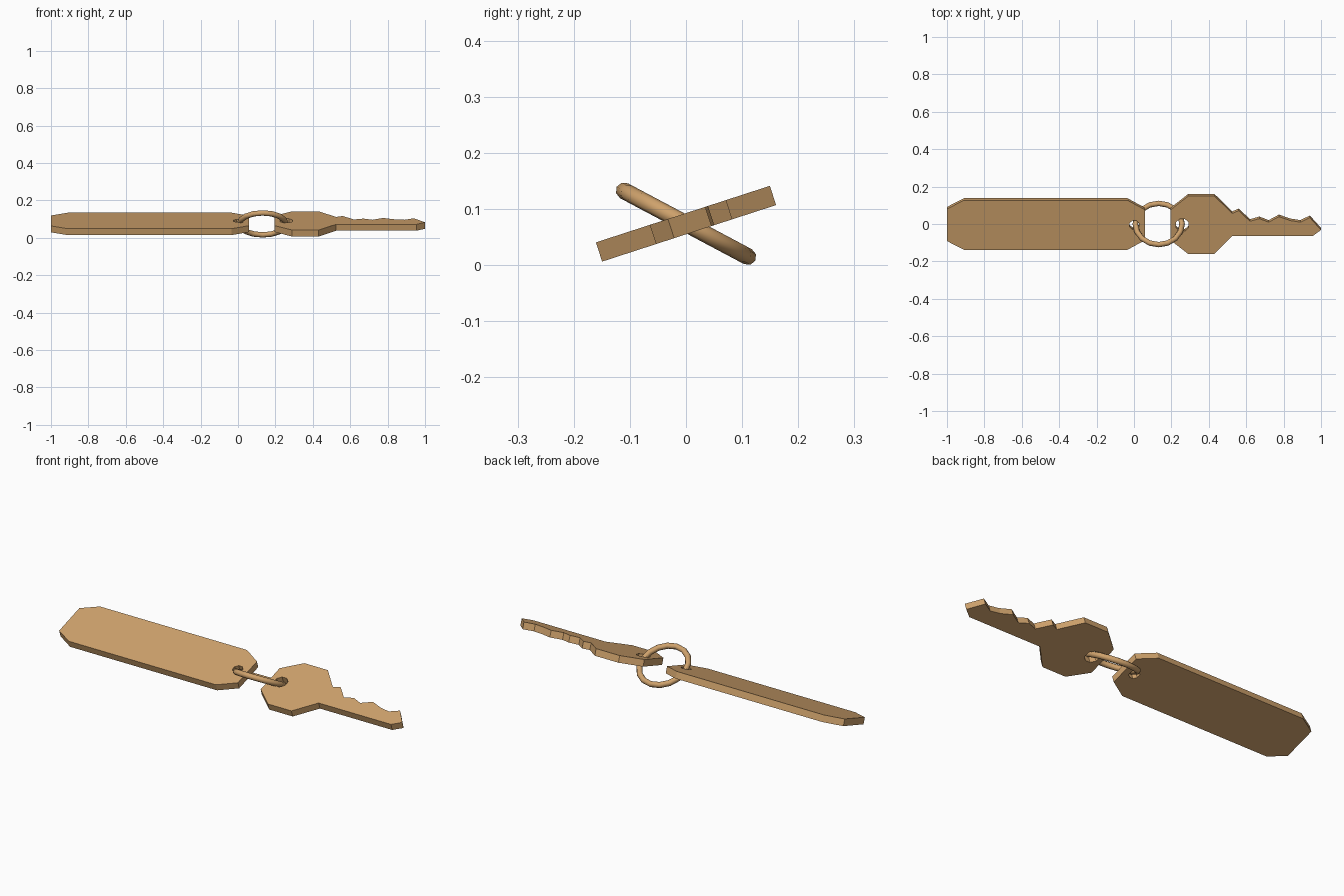
import bpy
from math import radians, cos, sin, tau

if "Cube" in bpy.data.objects:
    bpy.data.objects.remove(bpy.data.objects["Cube"])

MID_Z = 0.074
TILT = radians(18)
HALF_THICK = 0.018

tan = bpy.data.materials.new("tan")
tan.diffuse_color = (0.62, 0.36, 0.15, 1)
tan.use_nodes = True
tan.node_tree.nodes["Principled BSDF"].inputs["Base Color"].default_value = tan.diffuse_color


def circle(cx, r, sides):
    return [(cx + r * cos(tau * (i + 0.5) / sides), r * sin(tau * (i + 0.5) / sides))
            for i in range(sides)]


def plate(name, outline, hole):
    """Flat plate with a through hole, tilted about its long axis."""
    curve = bpy.data.curves.new(name + "_profile", 'CURVE')
    curve.dimensions = '2D'
    curve.fill_mode = 'BOTH'
    curve.extrude = HALF_THICK
    for pts in (outline, hole):
        s = curve.splines.new('POLY')
        s.points.add(len(pts) - 1)
        for p, (x, y) in zip(s.points, pts):
            p.co = (x, y, 0, 1)
        s.use_cyclic_u = True
    obj = bpy.data.objects.new(name, curve)
    bpy.context.collection.objects.link(obj)
    obj.location.z = MID_Z
    obj.rotation_euler.x = TILT
    bpy.ops.object.select_all(action='DESELECT')
    bpy.context.view_layer.objects.active = obj
    obj.select_set(True)
    bpy.ops.object.convert(target='MESH')
    obj = bpy.context.object
    obj.data.materials.clear()
    obj.data.materials.append(tan)
    bpy.ops.object.shade_flat()
    return obj


# Tag: long plate with clipped corners
half = [(-1, 0.09), (-0.91, 0.139), (-0.035, 0.139), (0.06, 0.085)]
plate("tag", half + [(x, -y) for x, y in reversed(half)], circle(0.002, 0.027, 8))

# Key: clipped bow, toothed upper edge, plain lower edge
key = [(0.195, 0.085), (0.29, 0.163), (0.43, 0.163), (0.525, 0.065),
       (0.56, 0.081), (0.62, 0.021), (0.67, 0.036), (0.72, 0.016),
       (0.775, 0.047), (0.835, 0.025), (0.89, 0.016), (0.94, 0.042),
       (1.0, -0.028), (0.955, -0.062), (0.525, -0.062), (0.43, -0.163),
       (0.29, -0.163), (0.195, -0.085)]
plate("key", key, circle(0.258, 0.037, 8))

# Split ring linking both holes, tilted the other way
bpy.ops.mesh.primitive_torus_add(major_radius=0.125, minor_radius=0.015,
                                 major_segments=16, minor_segments=8,
                                 location=(0.132, 0, MID_Z),
                                 rotation=(radians(-28), 0, 0))
ring = bpy.context.object
ring.name = "ring"
ring.data.materials.append(tan)
bpy.ops.object.shade_smooth_by_angle(angle=radians(50))
